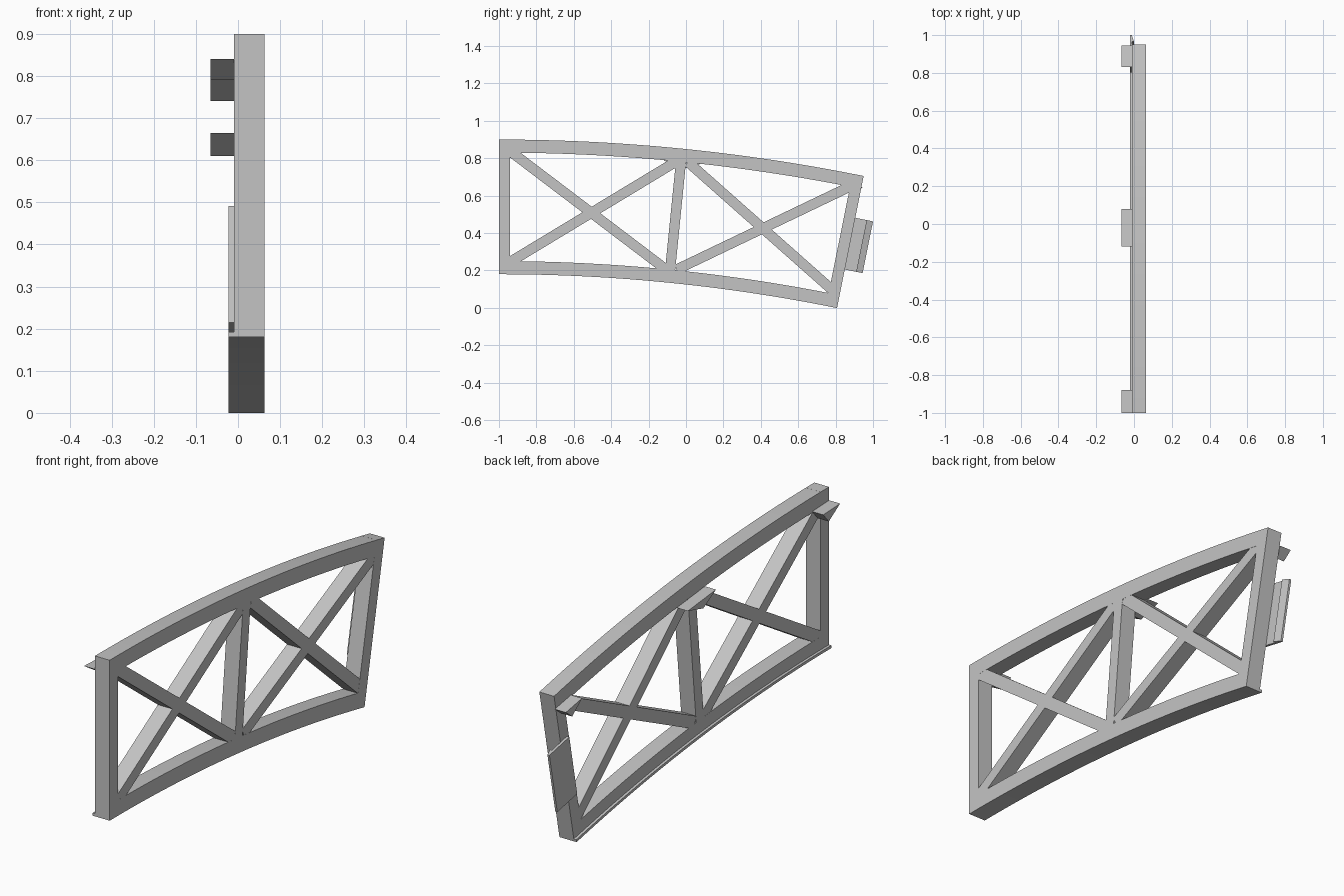
import bpy, bmesh, math
from mathutils import Vector

cube = bpy.data.objects.get("Cube")
if cube:
    bpy.data.objects.remove(cube)

gray = bpy.data.materials.new("plain_gray")
gray.use_nodes = True
COLOR = (0.55, 0.55, 0.55, 1)
gray.diffuse_color = COLOR
gray.node_tree.nodes["Principled BSDF"].inputs["Base Color"].default_value = COLOR

X0, X1 = -0.01, 0.063           # frame thickness
R_OUT, R_IN = 9.85, 9.13        # radii of the two curved chords
END = math.asin(1.95 / R_OUT)   # angle spanned by the frame
CHORD, POST = 0.07, 0.06


def polar(r, a, s=0.0, x=0.0):
    """Point at radius r and angle a, moved s along the tangent."""
    return Vector((x, -1 + r * math.sin(a) + s * math.cos(a),
                   0.9 - R_OUT + r * math.cos(a) - s * math.sin(a)))


def prism(name, points, sweep):
    """Extrude a flat outline along a vector."""
    bm = bmesh.new()
    face = bm.faces.new([bm.verts.new(p) for p in points])
    out = bmesh.ops.extrude_face_region(bm, geom=[face])
    moved = [v for v in out["geom"] if isinstance(v, bmesh.types.BMVert)]
    bmesh.ops.translate(bm, verts=moved, vec=sweep)
    bmesh.ops.recalc_face_normals(bm, faces=bm.faces[:])
    mesh = bpy.data.meshes.new(name)
    bm.to_mesh(mesh)
    bm.free()
    mesh.materials.append(gray)
    obj = bpy.data.objects.new(name, mesh)
    bpy.context.collection.objects.link(obj)
    return obj


def side_prism(name, points, x0=X0, x1=X1):
    pts = [Vector((x0, p[-2], p[-1])) for p in points]
    return prism(name, pts, Vector((x1 - x0, 0, 0)))


def arc_band(name, r0, r1, x0=X0, x1=X1, steps=24):
    angles = [END * i / steps for i in range(steps + 1)]
    pts = [polar(r0, a) for a in angles] + [polar(r1, a) for a in reversed(angles)]
    return side_prism(name, pts, x0, x1)


def bar(name, a, b, width=0.054):
    a, b = Vector((0, *a)), Vector((0, *b))
    d = (b - a).normalized()
    n = Vector((0, -d.z, d.y)) * width / 2
    return side_prism(name, [a + n, b + n, b - n, a - n], X0 + 0.0003, X1 - 0.0003)


# Curved chords and the thin lip along the bottom
arc_band("top_chord", R_OUT - CHORD, R_OUT)
arc_band("bottom_chord", R_IN, R_IN + CHORD)
arc_band("bottom_lip", R_IN, R_IN + 0.012, -0.022, X0)

# Radial posts
for name, a, s0, s1 in (("front_post", 0, 0, POST),
                        ("middle_post", END / 2, -0.027, 0.027),
                        ("rear_post", END, -POST, 0)):
    lo, hi = R_IN + 0.01, R_OUT - 0.01
    if name != "middle_post":
        lo, hi = R_IN, R_OUT
    side_prism(name, [polar(lo, a, s0), polar(lo, a, s1),
                      polar(hi, a, s1), polar(hi, a, s0)])

# Crossed diagonal braces
bar("front_brace_down", (-0.95, 0.845), (-0.11, 0.208))
bar("front_brace_up", (-0.95, 0.24), (-0.04, 0.79))
bar("rear_brace_up", (-0.05, 0.205), (0.89, 0.655))
bar("rear_brace_down", (0.01, 0.78), (0.80, 0.08))

# Wedge hooks on the side
hooks = {
    "front_hook": ((-1, 0.84), (-0.92, 0.79), (-0.88, 0.835)),
    "middle_hook": ((-0.12, 0.79), (-0.03, 0.74), (0.08, 0.77)),
    "rear_hook": ((0.83, 0.665), (0.90, 0.61), (0.945, 0.645)),
}
for name, pts in hooks.items():
    side_prism(name, pts, -0.065, X0)

# Barbed latch plate on the rear post
latch = [(-0.047, -0.022), (0.097, -0.022), (0.097, -0.012),
         (0.062, 0.0), (0.062, -0.01), (-0.047, -0.01)]
low, high = 9.34, 9.622
prism("latch_plate", [polar(low, END, s, x) for s, x in latch],
      polar(high, END) - polar(low, END))
